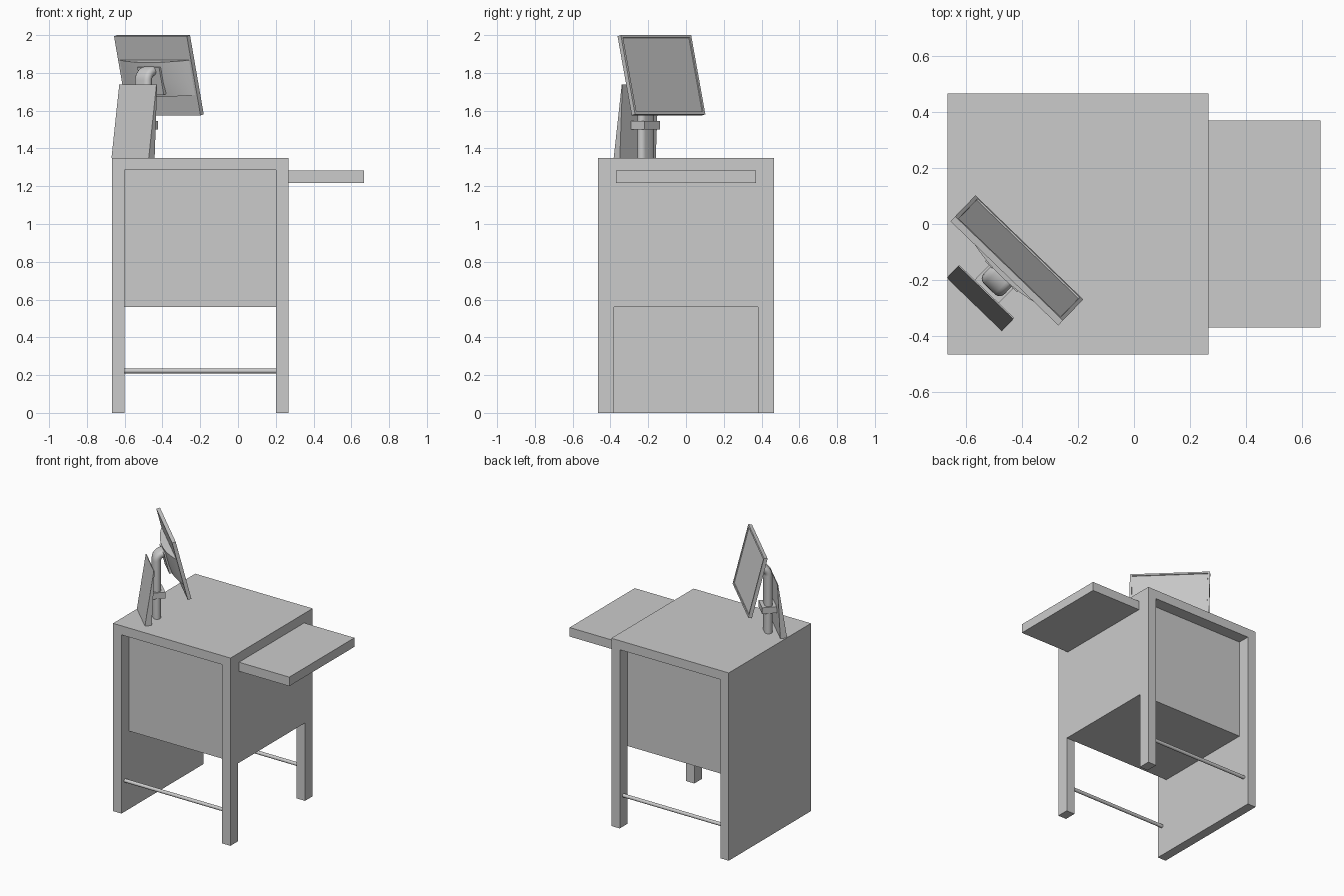
import bpy, bmesh
from math import radians, sin, cos, pi
from mathutils import Matrix, Vector

if "Cube" in bpy.data.objects:
    bpy.data.objects.remove(bpy.data.objects["Cube"])

# Frames: the display stand is turned 44 degrees, its screen also leans back
STAND = Matrix.Translation((-0.419, -0.13, 0)) @ Matrix.Rotation(radians(-44), 4, 'Z')
SCREEN = STAND @ Matrix.Translation((0, 0, 1.7875)) @ Matrix.Rotation(radians(14), 4, 'X')


def finish(name, bm, matrix=Matrix(), smooth=False):
    bmesh.ops.recalc_face_normals(bm, faces=bm.faces)
    me = bpy.data.meshes.new(name)
    bm.to_mesh(me)
    bm.free()
    me.transform(matrix)
    ob = bpy.data.objects.new(name, me)
    bpy.context.collection.objects.link(ob)
    if smooth:
        bpy.ops.object.select_all(action='DESELECT')
        ob.select_set(True)
        bpy.context.view_layer.objects.active = ob
        bpy.ops.object.shade_smooth_by_angle(angle=radians(35))
    return ob


def box_bm(lo, hi):
    lo, hi = Vector(lo), Vector(hi)
    bm = bmesh.new()
    bmesh.ops.create_cube(bm, size=1)
    for v in bm.verts:
        v.co = (lo + hi) / 2 + v.co * (hi - lo)
    return bm


def box(name, lo, hi, matrix=Matrix()):
    return finish(name, box_bm(lo, hi), matrix)


def loft(name, rings, matrix, smooth=False):
    """Skin closed rings of equal length and cap both ends."""
    bm = bmesh.new()
    loops = [[bm.verts.new(p) for p in ring] for ring in rings]
    n = len(loops[0])
    for a, b in zip(loops, loops[1:]):
        for i in range(n):
            j = (i + 1) % n
            bm.faces.new((a[i], a[j], b[j], b[i]))
    bm.faces.new(loops[0])
    bm.faces.new(loops[-1])
    return finish(name, bm, matrix, smooth)


# Desk frame: top, full side panel on the left, two legs on the right
box("desk_top", (-0.667, -0.467, 1.285), (0.267, 0.467, 1.35))
box("left_side_panel", (-0.667, -0.467, 0), (-0.60, 0.467, 1.285))
for label, s in (("front", -1), ("back", 1)):
    ys = sorted((s * 0.467, s * 0.38))
    box(label + "_leg", (0.20, ys[0], 0), (0.267, ys[1], 1.285))
    # Round foot rail between the leg and the side panel
    bm = bmesh.new()
    bmesh.ops.create_cone(bm, cap_ends=True, segments=16, radius1=0.0125,
                          radius2=0.0125, depth=0.80)
    place = Matrix.Translation((-0.20, s * 0.425, 0.222)) @ Matrix.Rotation(pi / 2, 4, 'Y')
    finish(label + "_foot_rail", bm, place, True)

# Cabinet body and side shelf
box("cabinet_body", (-0.60, -0.38, 0.56), (0.267, 0.38, 1.285))
box("side_shelf", (0.267, -0.37, 1.218), (0.667, 0.37, 1.283))

# Screen slab with a recessed display
bm = box_bm((-0.268, -0.0125, -0.216), (0.268, 0.0125, 0.216))
bm.normal_update()
front = [f for f in bm.faces if f.normal.y > 0.9]
bmesh.ops.inset_region(bm, faces=front, thickness=0.02)
bmesh.ops.inset_region(bm, faces=front, thickness=0.001, depth=-0.006)
finish("screen", bm, SCREEN)

# Curved housing on the back of the screen
N = 16


def housing_ring(v, depth):
    us = [-0.255 + 0.51 * i / N for i in range(N + 1)]
    arc = [(u, -0.012 - depth * (1 - (u / 0.255) ** 2), v) for u in us]
    return arc + [(0.255, -0.008, v), (-0.255, -0.008, v)]


loft("screen_back_housing",
     [housing_ring(v, d) for v, d in ((-0.105, 0.04), (-0.03, 0.05), (0.085, 0.05))],
     SCREEN, True)
box("mount_plate", (-0.08, -0.069, -0.09), (0.08, -0.05, 0.06), SCREEN)

# Oval post that bends forward into the mount
path = [(-0.117, 1.35, 0.0), (-0.117, 1.76, 0.0)]
for k in range(1, 9):
    a = k * pi / 16
    path.append((-0.067 - 0.05 * cos(a), 1.76 + 0.05 * sin(a), a))
path.append((-0.05, 1.81, pi / 2))


def post_ring(y, z, a):
    ring = []
    for i in range(18):
        # stadium section: two half circles joined by flats
        side = 1 if i < 9 else -1
        t = -pi / 2 + (i % 9) * pi / 8
        u = side * (0.027 + 0.025 * cos(t))
        w = side * 0.025 * sin(t)
        ring.append((u, y + w * cos(a), z - w * sin(a)))
    return ring


loft("bent_post", [post_ring(*p) for p in path], STAND, True)
box("post_collar", (-0.06, -0.18, 1.50), (0.06, -0.068, 1.545), STAND)

# Leaning wedge-shaped panel behind the post
wedge = [(-0.219, 1.35), (-0.174, 1.35), (-0.155, 1.738), (-0.160, 1.738)]
loft("rear_wedge_panel", [[(u, y, z) for y, z in wedge] for u in (-0.137, 0.137)], STAND)
